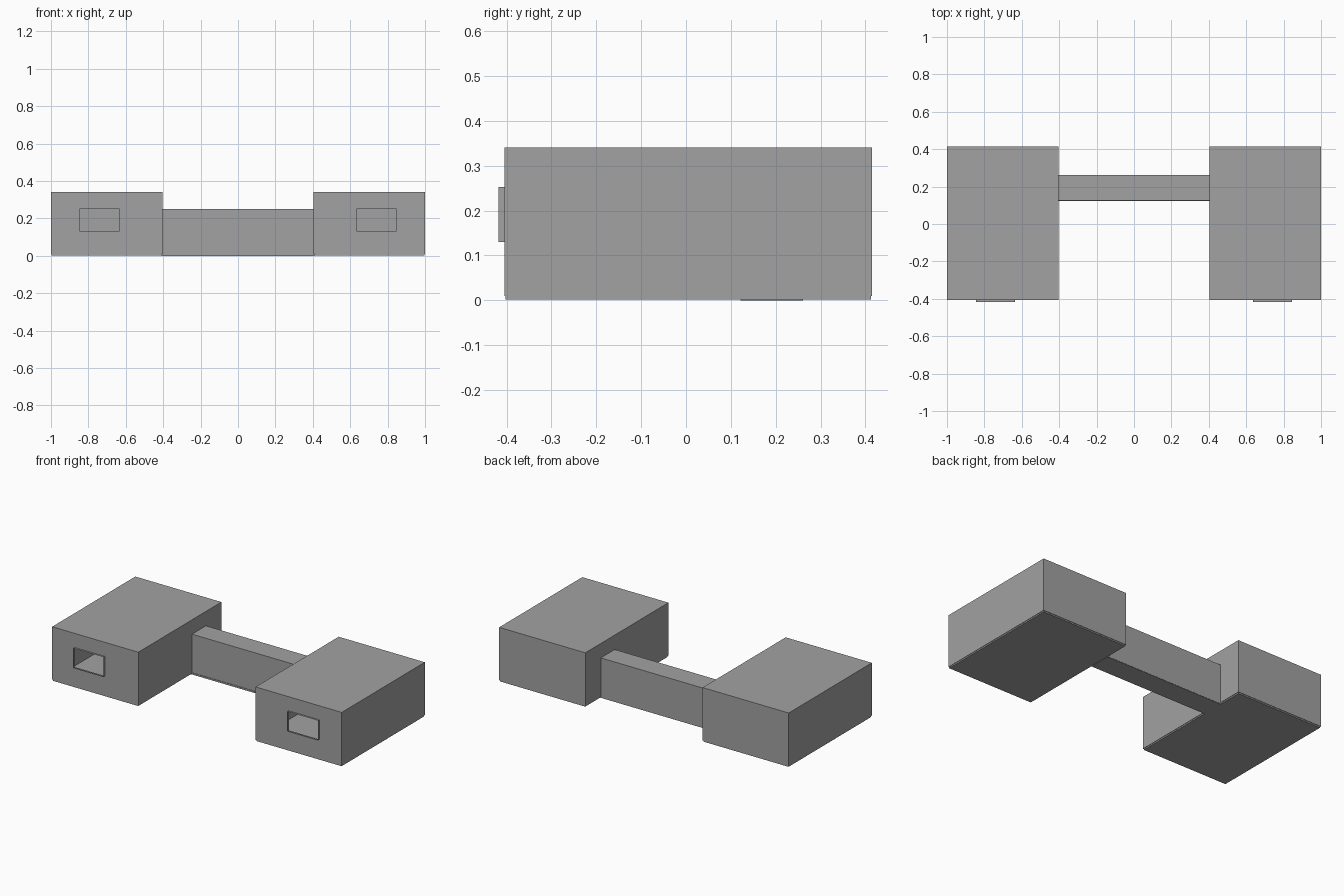
import bpy
import bmesh

cube = bpy.data.objects.get("Cube")
if cube:
    bpy.data.objects.remove(cube, do_unlink=True)

grey = bpy.data.materials.new("concrete_grey")
grey.use_nodes = True
colour = (0.36, 0.36, 0.36, 1)
grey.diffuse_color = colour
grey.node_tree.nodes["Principled BSDF"].inputs["Base Color"].default_value = colour

ROOM_X, ROOM_Y, ROOM_Z = (0.405, 1.0), (-0.405, 0.415), (0.01, 0.34)
WINDOW_X, WINDOW_Z = (0.635, 0.845), (0.13, 0.252)
HALL_Y, HALL_Z = (0.125, 0.262), (0.01, 0.25)


def finish(name, bm, recalc=True):
    bmesh.ops.remove_doubles(bm, verts=bm.verts, dist=0.0001)
    if recalc:
        bmesh.ops.recalc_face_normals(bm, faces=bm.faces)
    mesh = bpy.data.meshes.new(name)
    bm.to_mesh(mesh)
    bm.free()
    mesh.materials.append(grey)
    obj = bpy.data.objects.new(name, mesh)
    bpy.context.collection.objects.link(obj)
    return obj


def block(bm, x, y, z):
    """Add a closed box spanning the three ranges."""
    v = [bm.verts.new((a, b, c)) for a in x for b in y for c in z]
    for ids in ((0, 1, 3, 2), (4, 6, 7, 5), (0, 4, 5, 1),
                (2, 3, 7, 6), (0, 2, 6, 4), (1, 5, 7, 3)):
        bm.faces.new([v[i] for i in ids])


def slice_at(bm, axis, values):
    """Cut the shell with planes so an opening can be removed."""
    for value in values:
        co, no = [0, 0, 0], [0, 0, 0]
        co[axis], no[axis] = value, 1
        bmesh.ops.bisect_plane(bm, geom=bm.verts[:] + bm.edges[:] + bm.faces[:],
                               plane_co=co, plane_no=no)


def inside(value, span):
    return span[0] < value < span[1]


def room(side, sign):
    span_x = sorted(sign * v for v in ROOM_X)
    window_x = sorted(sign * v for v in WINDOW_X)

    # Thin shell with a window opening and a doorway
    bm = bmesh.new()
    block(bm, span_x, ROOM_Y, ROOM_Z)
    slice_at(bm, 0, window_x)
    slice_at(bm, 1, HALL_Y)
    slice_at(bm, 2, WINDOW_Z + HALL_Z[1:])
    openings = []
    for f in bm.faces:
        c = f.calc_center_median()
        window = (abs(c.y - ROOM_Y[0]) < 0.001 and inside(c.x, window_x)
                  and inside(c.z, WINDOW_Z))
        door = (abs(abs(c.x) - ROOM_X[0]) < 0.001 and inside(c.y, HALL_Y)
                and inside(c.z, HALL_Z))
        if window or door:
            openings.append(f)
    bmesh.ops.delete(bm, geom=openings, context="FACES")
    bmesh.ops.dissolve_limit(bm, angle_limit=0.01, verts=bm.verts, edges=bm.edges)
    finish(side + "_room_shell", bm)

    # Window surround standing just proud of the wall
    bm = bmesh.new()
    block(bm, window_x, (-0.418, ROOM_Y[0]), WINDOW_Z)
    bm.normal_update()
    ends = [f for f in bm.faces if abs(f.normal.y) > 0.9]
    bmesh.ops.delete(bm, geom=ends, context="FACES")
    finish(side + "_window_surround", bm)

    # Slightly inset floor slab
    bm = bmesh.new()
    block(bm, (span_x[0] + 0.003, span_x[1] - 0.003),
          (ROOM_Y[0] + 0.003, ROOM_Y[1] - 0.003), (0.002, 0.011))
    finish(side + "_room_floor", bm)


for side, sign in (("left", 1), ("right", -1)):
    room(side, sign)

# Open-ended corridor joining the rooms
bm = bmesh.new()
block(bm, (-0.405, 0.405), HALL_Y, (0.002, HALL_Z[1]))
bm.normal_update()
ends = [f for f in bm.faces if abs(f.normal.x) > 0.9]
bmesh.ops.delete(bm, geom=ends, context="FACES")
finish("corridor_shell", bm)

# Corridor floor
bm = bmesh.new()
block(bm, (-0.41, 0.41), (HALL_Y[0] - 0.003, HALL_Y[1] - 0.001), (0, 0.01))
finish("corridor_floor", bm)
